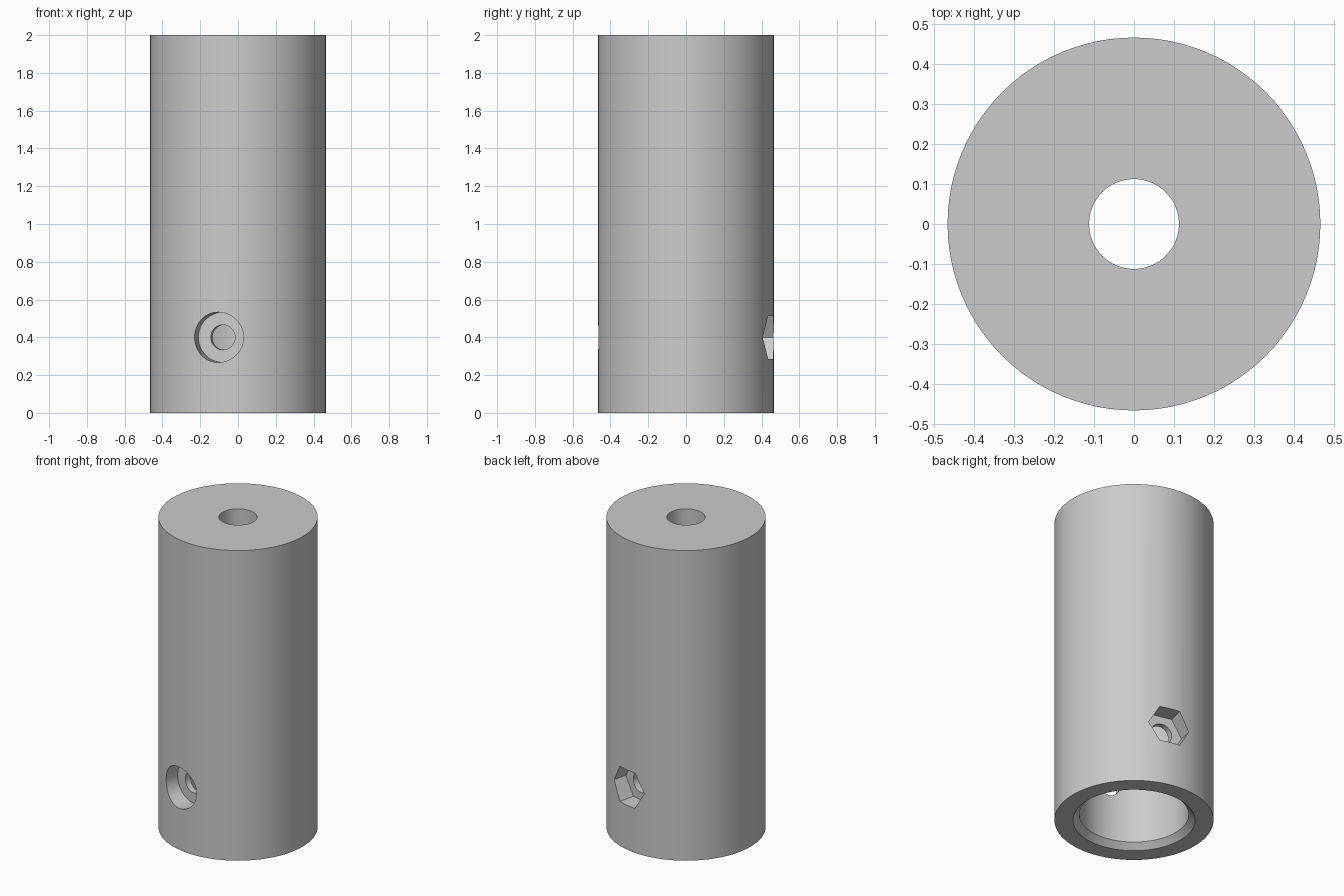
import bpy, bmesh, math
from mathutils import Matrix, Vector

cube = bpy.data.objects.get("Cube")
if cube:
    bpy.data.objects.remove(cube, do_unlink=True)

gray = bpy.data.materials.new("plain_gray")
gray.use_nodes = True
color = (0.6, 0.6, 0.6, 1)
gray.diffuse_color = color
gray.node_tree.nodes["Principled BSDF"].inputs["Base Color"].default_value = color

SEGMENTS = 96
SCREW_Z = 0.40
SCREW_TURN = math.radians(-13)    # cross hole is turned slightly about z
POCKET_FLOOR = 0.355              # distance from the centre axis


def add_object(name, bm):
    bmesh.ops.recalc_face_normals(bm, faces=bm.faces)
    mesh = bpy.data.meshes.new(name)
    bm.to_mesh(mesh)
    bm.free()
    mesh.materials.append(gray)
    obj = bpy.data.objects.new(name, mesh)
    bpy.context.collection.objects.link(obj)
    return obj


def lathe(name, profile):
    """Spin a closed (radius, height) profile around z."""
    bm = bmesh.new()
    rings = []
    for r, z in profile:
        rings.append([bm.verts.new(Matrix.Rotation(math.tau * i / SEGMENTS, 3, 'Z')
                                   @ Vector((r, 0, z))) for i in range(SEGMENTS)])
    for a, b in zip(rings, rings[1:] + rings[:1]):
        for i in range(SEGMENTS):
            j = (i + 1) % SEGMENTS
            bm.faces.new((a[i], a[j], b[j], b[i]))
    return add_object(name, bm)


def cross_cutter(name, radius, start, end, sides, spin=0):
    """Prism lying along the turned y axis, from start to end."""
    bm = bmesh.new()
    place = (Matrix.Translation((0, 0, SCREW_Z))
             @ Matrix.Rotation(SCREW_TURN, 4, 'Z')
             @ Matrix.Translation((0, (start + end) / 2, 0))
             @ Matrix.Rotation(math.pi / 2, 4, 'X')
             @ Matrix.Rotation(spin, 4, 'Z'))
    bmesh.ops.create_cone(bm, cap_ends=True, segments=sides, radius1=radius,
                          radius2=radius, depth=end - start, matrix=place)
    obj = add_object(name, bm)
    obj.hide_render = True
    return obj


# Sleeve: wide chamfered socket below, narrow bore above
sleeve = lathe("sleeve_body", [
    (0.465, 0), (0.465, 2), (0.112, 2), (0.112, 0.9),
    (0.32, 0.9), (0.32, 0.037), (0.357, 0)])

# Cross hole, round screw-head pocket in front, hexagonal nut pocket behind
cutters = [
    cross_cutter("screw_hole", 0.066, -0.6, 0.6, 48),
    cross_cutter("screw_head_pocket", 0.133, -0.6, -POCKET_FLOOR, 64),
    cross_cutter("nut_pocket", 0.131, POCKET_FLOOR, 0.6, 6, math.pi / 2),
]

bpy.context.view_layer.objects.active = sleeve
for cutter in cutters:
    mod = sleeve.modifiers.new(cutter.name, 'BOOLEAN')
    mod.operation = 'DIFFERENCE'
    mod.solver = 'EXACT'
    mod.object = cutter
    bpy.ops.object.modifier_apply(modifier=mod.name)
    bpy.data.objects.remove(cutter, do_unlink=True)

bpy.ops.object.select_all(action='DESELECT')
sleeve.select_set(True)
bpy.ops.object.shade_smooth_by_angle(angle=math.radians(30))
